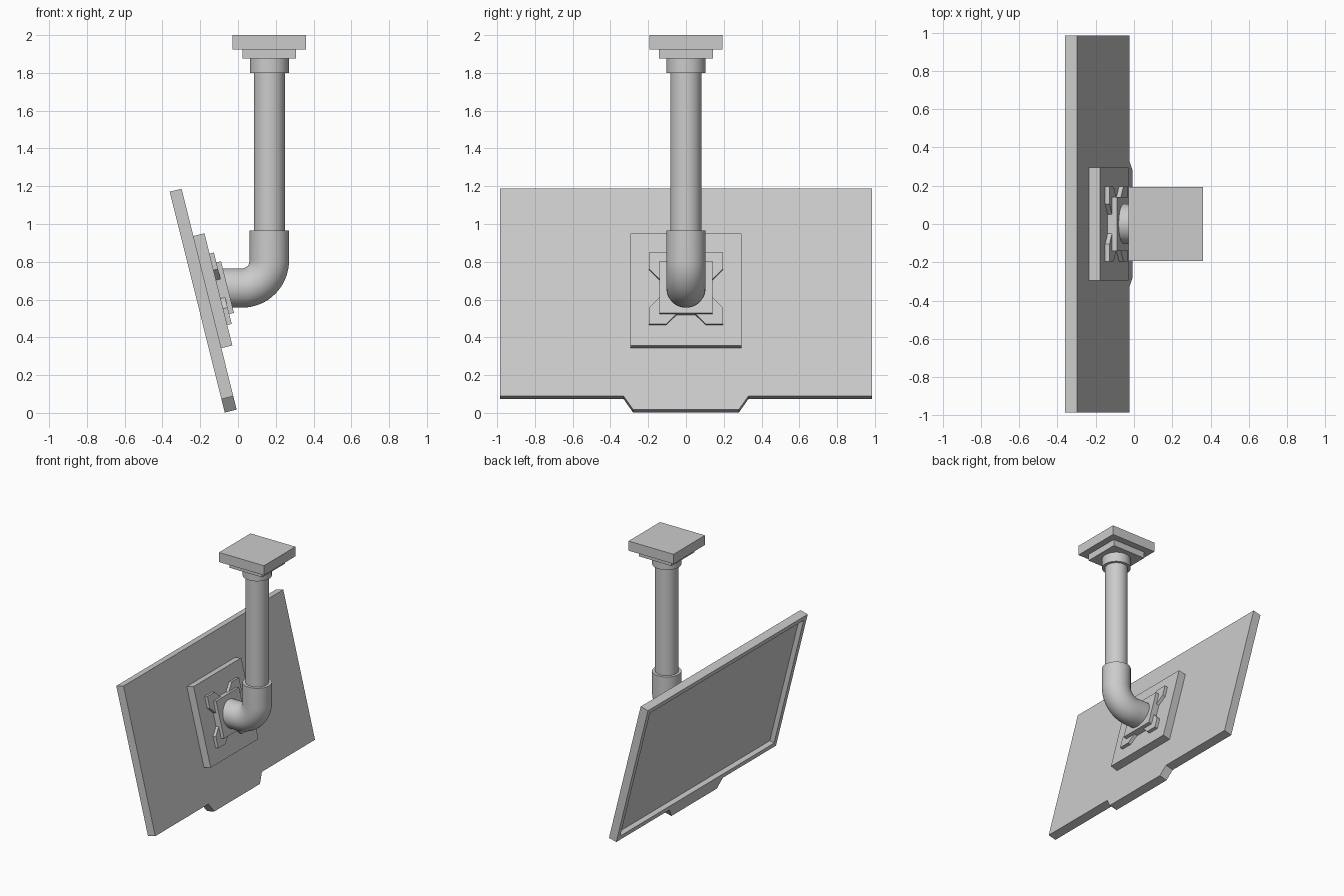
import bpy, bmesh, math
from mathutils import Vector

if "Cube" in bpy.data.objects:
    bpy.data.objects.remove(bpy.data.objects["Cube"])

TILT = math.radians(14)
N = Vector((math.cos(TILT), 0, math.sin(TILT)))     # out of the screen's back
U = Vector((-math.sin(TILT), 0, math.cos(TILT)))    # up along the screen
ORIGIN = Vector((-0.007, 0, 0.0175))                # lower back edge
PIPE_X = 0.166
MOUNT_U = 0.641


def finish(bm, name, smooth=False):
    bmesh.ops.recalc_face_normals(bm, faces=bm.faces)
    me = bpy.data.meshes.new(name)
    bm.to_mesh(me)
    bm.free()
    ob = bpy.data.objects.new(name, me)
    bpy.context.collection.objects.link(ob)
    if smooth:
        bpy.ops.object.select_all(action='DESELECT')
        ob.select_set(True)
        bpy.context.view_layer.objects.active = ob
        bpy.ops.object.shade_smooth_by_angle(angle=math.radians(35))
    return ob


def tilted(name, pts, w0, w1):
    """Extrude a (y, u) outline along the tilted screen normal."""
    bm = bmesh.new()
    vs = [bm.verts.new(ORIGIN + Vector((0, y, 0)) + U * u + N * w0) for y, u in pts]
    face = bm.faces.new(vs)
    ext = bmesh.ops.extrude_face_region(bm, geom=[face])
    moved = [g for g in ext['geom'] if isinstance(g, bmesh.types.BMVert)]
    bmesh.ops.translate(bm, verts=moved, vec=N * (w1 - w0))
    return finish(bm, name)


def rect(h, u0, u1):
    return [(-h, u0), (h, u0), (h, u1), (-h, u1)]


def box(name, half, z0, z1):
    bm = bmesh.new()
    bmesh.ops.create_cube(bm, size=1)
    for v in bm.verts:
        v.co = Vector((PIPE_X + v.co.x * 2 * half, v.co.y * 2 * half,
                       z0 + (v.co.z + 0.5) * (z1 - z0)))
    return finish(bm, name)


def tube(name, path, r, n=48):
    """Sweep a circle along (x, z, angle) stations lying in the xz plane."""
    bm = bmesh.new()
    rings = []
    for x, z, a in path:
        side = Vector((math.cos(a), 0, math.sin(a)))
        rings.append([bm.verts.new(Vector((x, 0, z)) + side * r * math.cos(t)
                                   + Vector((0, r * math.sin(t), 0)))
                      for t in (2 * math.pi * i / n for i in range(n))])
    for a, b in zip(rings, rings[1:]):
        for i in range(n):
            j = (i + 1) % n
            bm.faces.new((a[i], a[j], b[j], b[i]))
    bm.faces.new(rings[0])
    bm.faces.new(rings[-1])
    return finish(bm, name, True)


# Screen housing with lower tab
half = [(0.28, 0), (0.33, 0.073), (0.985, 0.073), (0.985, 1.205)]
housing = tilted("screen_housing", half + [(-y, u) for y, u in reversed(half)], -0.065, 0)

# Recess for the display, leaving a thin bezel
cutter = tilted("screen_recess_cutter", rect(0.948, 0.110, 1.168), -0.12, -0.027)
cutter.hide_render = True
cutter.hide_set(True)
cutter.display_type = 'WIRE'
mod = housing.modifiers.new("recess", 'BOOLEAN')
mod.operation = 'DIFFERENCE'
mod.solver = 'EXACT'
mod.object = cutter

# Back box, cross bracket and pivot plate
tilted("back_box", rect(0.294, 0.335, 0.947), -0.002, 0.06)
arm = [(0.195, 0.105), (0.195, 0.195), (0.105, 0.195), (0.05, 0.14)]
side = [(0.14, 0.05)] + arm
cross = []
for k in range(4):
    # quarter outline mirrored into each quadrant, order kept continuous
    sx, sy = ((1, 1), (-1, 1), (-1, -1), (1, -1))[k]
    q = [(sx * y, sy * u) for y, u in side]
    cross += q if sx * sy > 0 else q[::-1]
tilted("cross_bracket", [(y, u + MOUNT_U) for y, u in cross], 0.058, 0.084)
tilted("pivot_plate", rect(0.141, MOUNT_U - 0.141, MOUNT_U + 0.141), 0.082, 0.11)

# Elbow
R, CZ = 0.145, 0.806
path = [(PIPE_X, 0.965, 0)]
for i in range(17):
    a = -math.pi / 2 * i / 16
    path.append((PIPE_X - R + R * math.cos(a), CZ + R * math.sin(a), a))
path.append((-0.1, CZ - R, -math.pi / 2))
tube("elbow", path, 0.104)

# Drop pipe, collar and ceiling plates
tube("drop_pipe", [(PIPE_X, 0.93, 0), (PIPE_X, 1.81, 0)], 0.082)
tube("top_collar", [(PIPE_X, 1.8, 0), (PIPE_X, 1.876, 0)], 0.103)
box("lower_ceiling_plate", 0.142, 1.875, 1.926)
box("ceiling_plate", 0.194, 1.925, 2.0)
